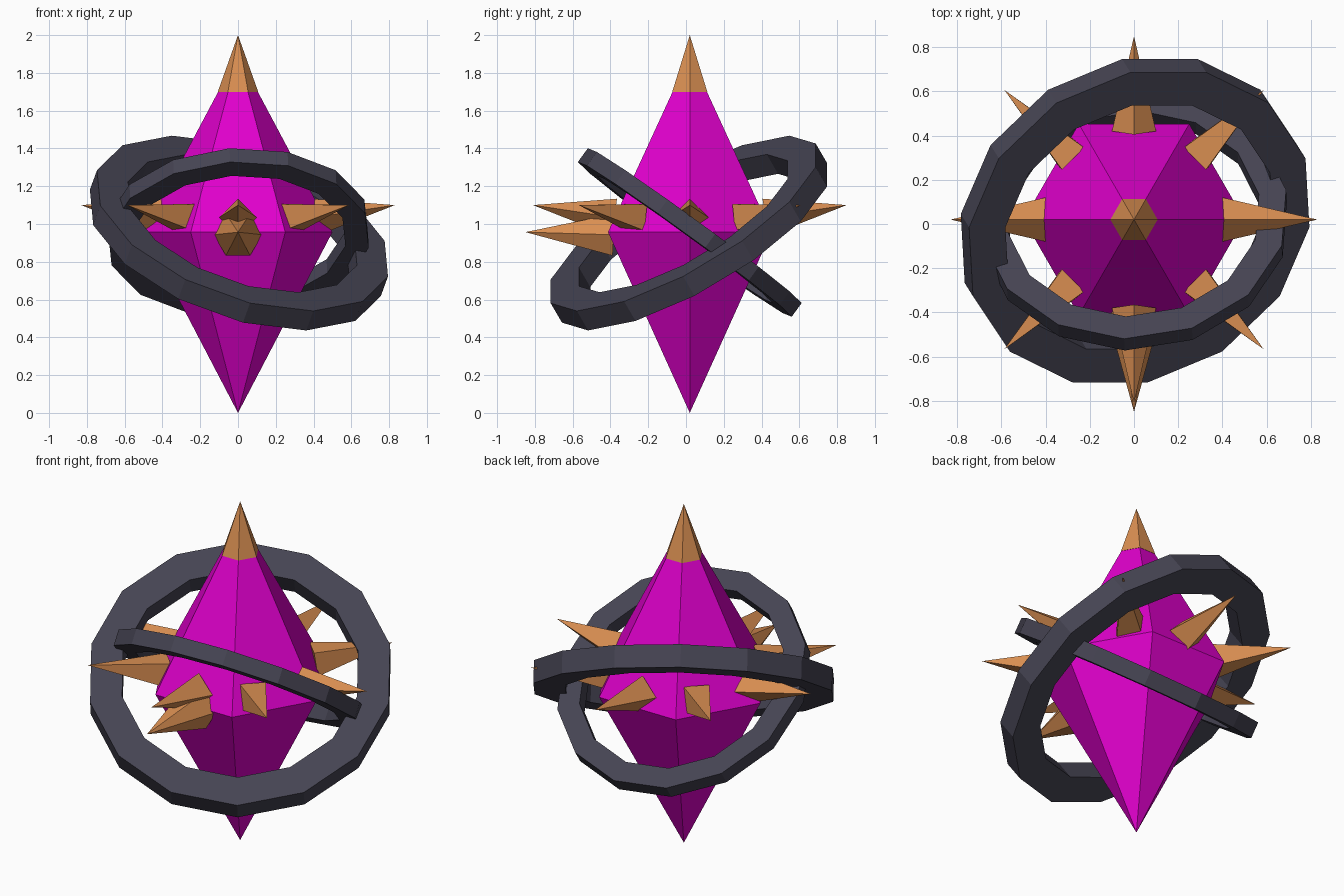
import bpy, bmesh
from math import pi, sin, cos, radians
from mathutils import Vector, Matrix, Euler

cube = bpy.data.objects.get("Cube")
if cube:
    bpy.data.objects.remove(cube, do_unlink=True)


def material(name, rgb):
    m = bpy.data.materials.new(name)
    m.use_nodes = True
    m.diffuse_color = (*rgb, 1)
    m.node_tree.nodes["Principled BSDF"].inputs["Base Color"].default_value = (*rgb, 1)
    return m


MAGENTA = material("magenta crystal", (0.75, 0.0, 0.61))
COPPER = material("copper", (0.69, 0.27, 0.083))
DARK = material("dark metal", (0.06, 0.057, 0.085))


def finish(name, bm, mat):
    bmesh.ops.recalc_face_normals(bm, faces=bm.faces)
    mesh = bpy.data.meshes.new(name)
    bm.to_mesh(mesh)
    bm.free()
    mesh.materials.append(mat)
    obj = bpy.data.objects.new(name, mesh)
    bpy.context.collection.objects.link(obj)
    return obj


def add_cone(bm, base, tip, r1, r2=0, sides=6, caps=True):
    """Cone from base to tip, swung from upright by the shortest arc."""
    base, tip = Vector(base), Vector(tip)
    axis = tip - base
    turn = Vector((0, 0, 1)).rotation_difference(axis).to_matrix().to_4x4()
    mat = Matrix.Translation((base + tip) / 2) @ turn @ Matrix.Rotation(pi / 2, 4, "Z")
    bmesh.ops.create_cone(bm, cap_ends=caps, segments=sides, radius1=r1,
                          radius2=r2, depth=axis.length, matrix=mat)


def cone(name, base, tip, radius, sides):
    bm = bmesh.new()
    add_cone(bm, base, tip, radius, sides=sides)
    bmesh.ops.remove_doubles(bm, verts=bm.verts, dist=0.0001)
    return finish(name, bm, COPPER)


def ring(name, centre, outer, width, height, tilt, spin=0, sides=14):
    """Faceted hoop with a rectangular section."""
    bm = bmesh.new()
    inner = outer - width
    section = [(outer, -height / 2), (outer, height / 2),
               (inner, height / 2), (inner, -height / 2)]
    loops = []
    for i in range(sides):
        a = 2 * pi * i / sides + spin
        loops.append([bm.verts.new((r * cos(a), r * sin(a), z)) for r, z in section])
    for i in range(sides):
        p, q = loops[i], loops[(i + 1) % sides]
        for k in range(4):
            n = (k + 1) % 4
            bm.faces.new((p[k], q[k], q[n], p[n]))
    obj = finish(name, bm, DARK)
    obj.location = centre
    obj.rotation_euler = Euler(tilt)
    return obj


# Six-sided crystal body, widest at the girdle
bm = bmesh.new()
girdle = (0, 0.02, 0.957)
add_cone(bm, girdle, (0, 0.02, 1.70), 0.5, 0.105, caps=False)
add_cone(bm, (0, 0.02, 0), girdle, 0, 0.5, caps=False)
bmesh.ops.remove_doubles(bm, verts=bm.verts, dist=0.001)
bmesh.ops.holes_fill(bm, edges=bm.edges, sides=6)
finish("crystal_body", bm, MAGENTA)

# Copper point on top and the larger front point
cone("top_point", (0, 0.02, 1.70), (0, 0.02, 2.0), 0.107, 6)
cone("front_point", (0, -0.385, 0.943), (0, -0.85, 0.957), 0.128, 6)

# Eight spikes, pointing slightly upward
for i in range(8):
    a = i * pi / 4
    out = Vector((cos(a), sin(a), 0))
    mid = Vector((0, 0.02, 0))
    cone(f"spike_{i + 1}", mid + out * 0.40 + Vector((0, 0, 1.035)),
         mid + out * 0.83 + Vector((0, 0, 1.10)), 0.10, 4)

# Two crossing hoops
ring("large_ring", (0.005, 0.015, 0.952), 0.82, 0.175, 0.125, (0.5, 0.35, 0))
ring("small_ring", (0, 0.02, 0.955), 0.70, 0.125, 0.09,
     (radians(-36), -0.05, 0), spin=radians(11))
